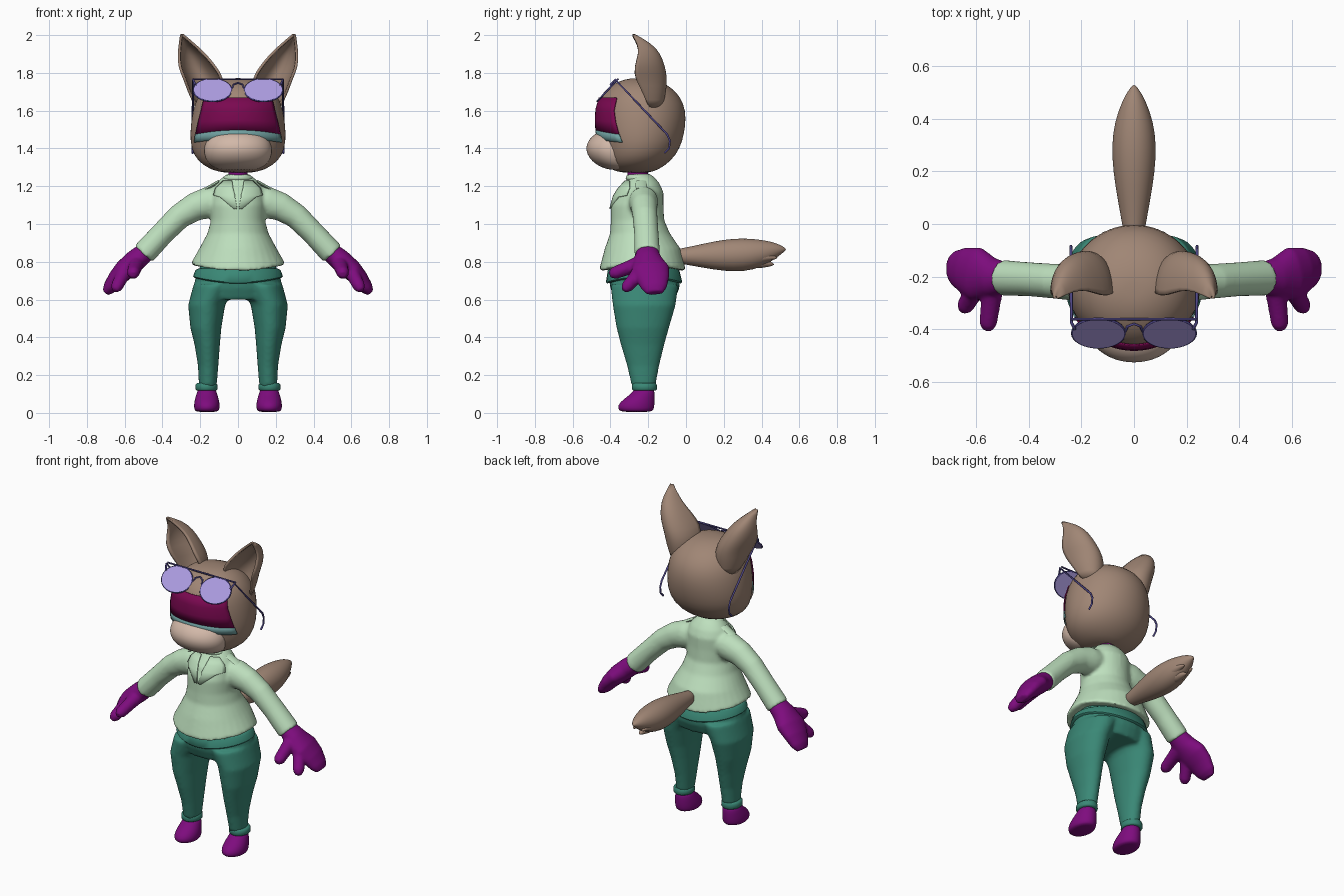
import bpy, bmesh, math
from mathutils import Vector

if "Cube" in bpy.data.objects:
    bpy.data.objects.remove(bpy.data.objects["Cube"])


def material(name, *rgb):
    lin = [((c / 255 + 0.055) / 1.055) ** 2.4 for c in rgb] + [1]
    m = bpy.data.materials.new(name)
    m.use_nodes = True
    m.diffuse_color = lin
    m.node_tree.nodes["Principled BSDF"].inputs["Base Color"].default_value = lin
    return m


FUR = material("brown_fur", 160, 134, 117)
CREAM = material("cream_muzzle", 210, 184, 168)
SHIRT = material("pale_green_cloth", 190, 224, 190)
PANTS = material("deep_green_cloth", 58, 136, 118)
PURPLE = material("purple_skin", 126, 12, 126)
VISOR = material("dark_magenta", 122, 8, 80)
TEAL = material("dusty_teal", 112, 160, 160)
LENS = material("lavender_lens", 172, 156, 224)
FRAME = material("indigo_frame", 78, 70, 134)


def skin(bm, rows, closed=True):
    """Bridge rows of points into a surface, with end caps when closed."""
    vs = [[bm.verts.new(p) for p in row] for row in rows]
    n = len(vs[0])
    for a, b in zip(vs, vs[1:]):
        for i in range(n if closed else n - 1):
            j = (i + 1) % n
            bm.faces.new((a[i], a[j], b[j], b[i]))
    if closed:
        bm.faces.new(vs[0])
        bm.faces.new(vs[-1])


def loft(bm, rings, ref=(0, 1, 0), n=24):
    """Sweep ellipses (x, y, z, ra, rb) along their centres; rb lies along ref."""
    cs = [Vector(r[:3]) for r in rings]
    rows = []
    for i, r in enumerate(rings):
        t = (cs[min(i + 1, len(cs) - 1)] - cs[max(i - 1, 0)]).normalized()
        a = Vector(ref).cross(t).normalized()
        b = t.cross(a)
        rows.append([cs[i] + a * r[3] * math.cos(k * math.tau / n) + b * r[4] * math.sin(k * math.tau / n)
                     for k in range(n)])
    skin(bm, rows)


def stack(bm, levels, x=0, n=32, sag=0):
    """Horizontal ellipses given as (z, half width, y front, y back[, x])."""
    rows = []
    for i, (z, rx, y0, y1, *cx) in enumerate(levels):
        c = cx[0] * x if cx else x
        row = []
        for k in range(n):
            s, co = math.sin(k * math.tau / n), math.cos(k * math.tau / n)
            row.append((c + rx * co, (y0 + y1) / 2 + (y1 - y0) / 2 * s, z - (sag * s * s if i < 2 else 0)))
        rows.append(row)
    skin(bm, rows)


def finish(name, bm, mat, subsurf=0, voxel=0, wrap=None, thick=0, angle=50):
    bmesh.ops.recalc_face_normals(bm, faces=bm.faces)
    me = bpy.data.meshes.new(name)
    bm.to_mesh(me)
    bm.free()
    ob = bpy.data.objects.new(name, me)
    bpy.context.collection.objects.link(ob)
    me.materials.append(mat)
    if voxel:
        m = ob.modifiers.new("blend", "REMESH")
        m.mode, m.voxel_size, m.use_smooth_shade = "VOXEL", voxel, True
        m = ob.modifiers.new("soften", "SMOOTH")
        m.factor, m.iterations = 0.5, 6
    if wrap:
        m = ob.modifiers.new("wrap", "SHRINKWRAP")
        m.target, m.wrap_method, m.wrap_mode, m.offset = wrap, "PROJECT", "ABOVE_SURFACE", 0.006
        m.use_project_y = True
    if subsurf:
        ob.modifiers.new("round", "SUBSURF").levels = subsurf
    if thick:
        m = ob.modifiers.new("thickness", "SOLIDIFY")
        m.thickness, m.offset = thick, 0
    bpy.ops.object.select_all(action="DESELECT")
    ob.select_set(True)
    bpy.context.view_layer.objects.active = ob
    if voxel or subsurf:
        bpy.ops.object.shade_smooth()
    else:
        bpy.ops.object.shade_smooth_by_angle(angle=math.radians(angle))
    return ob


def wire(name, pts, r=0.005, closed=False):
    cu = bpy.data.curves.new(name, "CURVE")
    cu.dimensions, cu.bevel_depth, cu.bevel_resolution = "3D", r, 1
    sp = cu.splines.new("POLY")
    sp.points.add(len(pts) - 1)
    for p, q in zip(sp.points, pts):
        p.co = (*q, 1)
    sp.use_cyclic_u = closed
    cu.materials.append(FRAME)
    bpy.context.collection.objects.link(bpy.data.objects.new(name, cu))


def patch(name, rows, mat, target, n=24):
    """Thin plate laid on the front of target; rows are (x0, x1, z edge, z middle)."""
    bm = bmesh.new()
    grid = []
    for x0, x1, ze, zm in rows:
        us = [k / n for k in range(n + 1)]
        grid.append([(x0 + (x1 - x0) * u, -0.8, zm + (ze - zm) * (2 * u - 1) ** 2) for u in us])
    skin(bm, grid, closed=False)
    return finish(name, bm, mat, wrap=target, thick=0.006)


# Head and muzzle
bm = bmesh.new()
stack(bm, [(1.27, .07, -.33, -.2), (1.285, .14, -.40, -.15), (1.33, .215, -.44, -.08), (1.40, .25, -.458, -.03),
           (1.48, .255, -.472, -.008), (1.56, .247, -.478, .002), (1.64, .23, -.47, -.01), (1.70, .197, -.44, -.05),
           (1.745, .145, -.38, -.11), (1.768, .08, -.32, -.18), (1.772, .03, -.27, -.23)])
head = finish("head", bm, FUR, subsurf=1)
bm = bmesh.new()
stack(bm, [(1.285, .09, -.40, -.3), (1.30, .135, -.45, -.27), (1.33, .165, -.498, -.26), (1.37, .18, -.525, -.25),
           (1.41, .18, -.531, -.25), (1.45, .165, -.513, -.25), (1.48, .14, -.48, -.25), (1.492, .09, -.44, -.3)])
finish("muzzle", bm, CREAM, subsurf=1)

# Eye band and the strip under it
band = [(1.665, 1.665, .175), (1.60, 1.605, .19), (1.54, 1.55, .205), (1.475, 1.498, .219)]
patch("eye_band", [(-w, w, e, m) for e, m, w in band], VISOR, head)
patch("lower_strip", [(-w, w, e, m) for e, m, w in [(1.475, 1.498, .22), (1.455, 1.47, .223), (1.432, 1.45, .226)]],
      TEAL, head)

# Cupped ears opening forward
EAR = [(1.62, .165, .055, -.20, -.13), (1.70, .17, .09, -.23, -.11), (1.77, .182, .10, -.27, -.105),
       (1.83, .215, .096, -.275, -.115), (1.90, .245, .068, -.25, -.14), (1.95, .27, .037, -.255, -.185),
       (2.0, .296, .004, -.285, -.275)]
for side, s in (("left", 1), ("right", -1)):
    bm = bmesh.new()
    skin(bm, [[(s * (x + w * math.sin(a)), y0 + (y1 - y0) * math.cos(a), z)
               for a in [math.pi * (k / 12 - .5) for k in range(13)]] for z, x, w, y0, y1 in EAR], closed=False)
    finish(side + "_ear", bm, FUR, subsurf=1, thick=0.014)

# Glasses pushed up on the forehead
slope, normal = Vector((0, .68, .73)), Vector((0, -.73, .68))
for side, s in (("left", 1), ("right", -1)):
    c = Vector((s * .135, -.415, 1.708))
    bm = bmesh.new()
    loft(bm, [(*(c + normal * d), .1, .08) for d in (-.004, .004)], ref=slope, n=32)
    finish(side + "_lens", bm, LENS)
    turn = [k * math.tau / 32 for k in range(32)]
    wire(side + "_rim", [c + Vector((.1 * math.cos(a), 0, 0)) + slope * .08 * math.sin(a) for a in turn], .005, True)
    wire(side + "_temple", [(s * .225, -.40, 1.735), (s * .238, -.375, 1.765), (s * .24, -.10, 1.475),
                            (s * .24, -.085, 1.44), (s * .24, -.09, 1.40), (s * .24, -.115, 1.375)], .006)
wire("brow_bar", [(-.238, -.362, 1.767), (.238, -.362, 1.767)], .005)
wire("bridge", [(-.037, -.42, 1.70), (-.025, -.39, 1.738), (0, -.38, 1.748), (.025, -.39, 1.738), (.037, -.42, 1.70)])

# Neck
bm = bmesh.new()
stack(bm, [(1.20, .05, -.31, -.2), (1.32, .05, -.31, -.2)])
finish("neck", bm, PURPLE)

# Shirt with sleeves
bm = bmesh.new()
stack(bm, [(.785, .25, -.46, 0), (.80, .245, -.458, -.003), (.87, .205, -.43, -.03), (.95, .162, -.402, -.085),
           (1.02, .143, -.398, -.115), (1.10, .145, -.398, -.12), (1.17, .14, -.37, -.12), (1.215, .115, -.33, -.14),
           (1.245, .085, -.305, -.165), (1.265, .055, -.29, -.19)], sag=.035)
for s in (1, -1):
    loft(bm, [(s * .05, -.225, 1.13, .07, .07), (s * .15, -.225, 1.115, .085, .078), (s * .23, -.222, 1.09, .075, .07),
              (s * .31, -.217, 1.04, .066, .066), (s * .40, -.21, .95, .062, .065), (s * .50, -.205, .842, .064, .068)])
shirt = finish("shirt", bm, SHIRT, voxel=.01)

# Collar, lapels and shoulder tabs
bm = bmesh.new()
stack(bm, [(1.225, .092, -.33, -.16), (1.25, .078, -.315, -.17), (1.268, .058, -.315, -.19)])
finish("collar", bm, SHIRT, subsurf=1)
LAPEL = [(.03, .075, 1.225), (.025, .115, 1.185), (.015, .125, 1.15), (.015, .09, 1.14), (.004, .02, 1.08)]
for side, s in (("left", 1), ("right", -1)):
    patch(side + "_lapel", [(s * a, s * b, z, z) for a, b, z in LAPEL], SHIRT, shirt, n=8)
    bm = bmesh.new()
    loft(bm, [(s * .10, -.24, 1.225, .009, .03), (s * .17, -.235, 1.185, .009, .03)], n=8)
    finish(side + "_shoulder_tab", bm, SHIRT, angle=30)

# Trousers, waistband and turn-ups
bm = bmesh.new()
stack(bm, [(.60, .23, -.375, -.06), (.66, .237, -.40, -.035), (.73, .222, -.412, -.03), (.80, .19, -.39, -.06)])
for s in (1, -1):
    stack(bm, [(.68, .11, -.40, -.04, .125), (.57, .098, -.388, -.055, .166), (.45, .082, -.368, -.09, .17),
               (.36, .067, -.345, -.115, .163), (.25, .054, -.312, -.142, .158), (.14, .047, -.287, -.162, .16)], x=s)
finish("trousers", bm, PANTS, voxel=.01)
bm = bmesh.new()
stack(bm, [(.715, .231, -.418, -.027), (.722, .238, -.424, -.02), (.755, .226, -.414, -.035), (.765, .21, -.40, -.05)],
      sag=.03)
finish("waistband", bm, PANTS)
for side, s in (("left", 1), ("right", -1)):
    bm = bmesh.new()
    stack(bm, [(.118, .052, -.28, -.16), (.125, .059, -.287, -.154), (.15, .058, -.286, -.155), (.158, .05, -.28, -.16)],
          x=s * .167)
    finish(side + "_turn_up", bm, PANTS)
    # Feet
    bm = bmesh.new()
    stack(bm, [(.004, .055, -.34, -.185), (.015, .066, -.358, -.172), (.04, .069, -.362, -.167), (.07, .064, -.335, -.165),
               (.10, .055, -.29, -.165), (.135, .045, -.27, -.17)], x=s * .165)
    finish(side + "_foot", bm, PURPLE, subsurf=1)
    # Hands: mitten palm, index finger and thumb
    bm = bmesh.new()
    loft(bm, [(s * .47, -.205, .868, .05, .052), (s * .54, -.203, .81, .058, .075), (s * .60, -.19, .757, .056, .103),
              (s * .645, -.175, .71, .046, .088), (s * .68, -.168, .662, .036, .068), (s * .70, -.165, .635, .02, .045)])
    loft(bm, [(s * .58, -.22, .78, .04, .04), (s * .62, -.275, .71, .036, .036), (s * .642, -.312, .668, .033, .033),
              (s * .652, -.33, .648, .018, .018)], ref=(0, 0, 1), n=12)
    loft(bm, [(s * .535, -.22, .80, .045, .045), (s * .545, -.30, .77, .038, .038), (s * .555, -.38, .74, .034, .034),
              (s * .557, -.405, .732, .018, .018)], ref=(0, 0, 1), n=12)
    finish(side + "_hand", bm, PURPLE, voxel=.008)

# Tail with a split tuft at the end
bm = bmesh.new()
loft(bm, [(0, -.07, .83, .035, .035), (0, 0, .83, .045, .045), (0, .1, .832, .064, .066), (0, .2, .834, .08, .084),
          (0, .3, .836, .086, .09), (0, .39, .845, .074, .076), (0, .46, .86, .048, .048), (0, .50, .865, .028, .026),
          (0, .53, .866, .004, .004)], ref=(0, 0, 1))
finish("tail", bm, FUR, subsurf=1)
for name, x, y, z in (("lower", 0, .47, .785), ("left", .03, .49, .82), ("right", -.03, .49, .82)):
    bm = bmesh.new()
    loft(bm, [(x * .8, .32, .81, .05, .05), (x, .41, z + .008, .035, .03), (x, y, z, .003, .003)], ref=(0, 0, 1), n=12)
    finish(name + "_tail_tuft", bm, FUR, subsurf=1)
